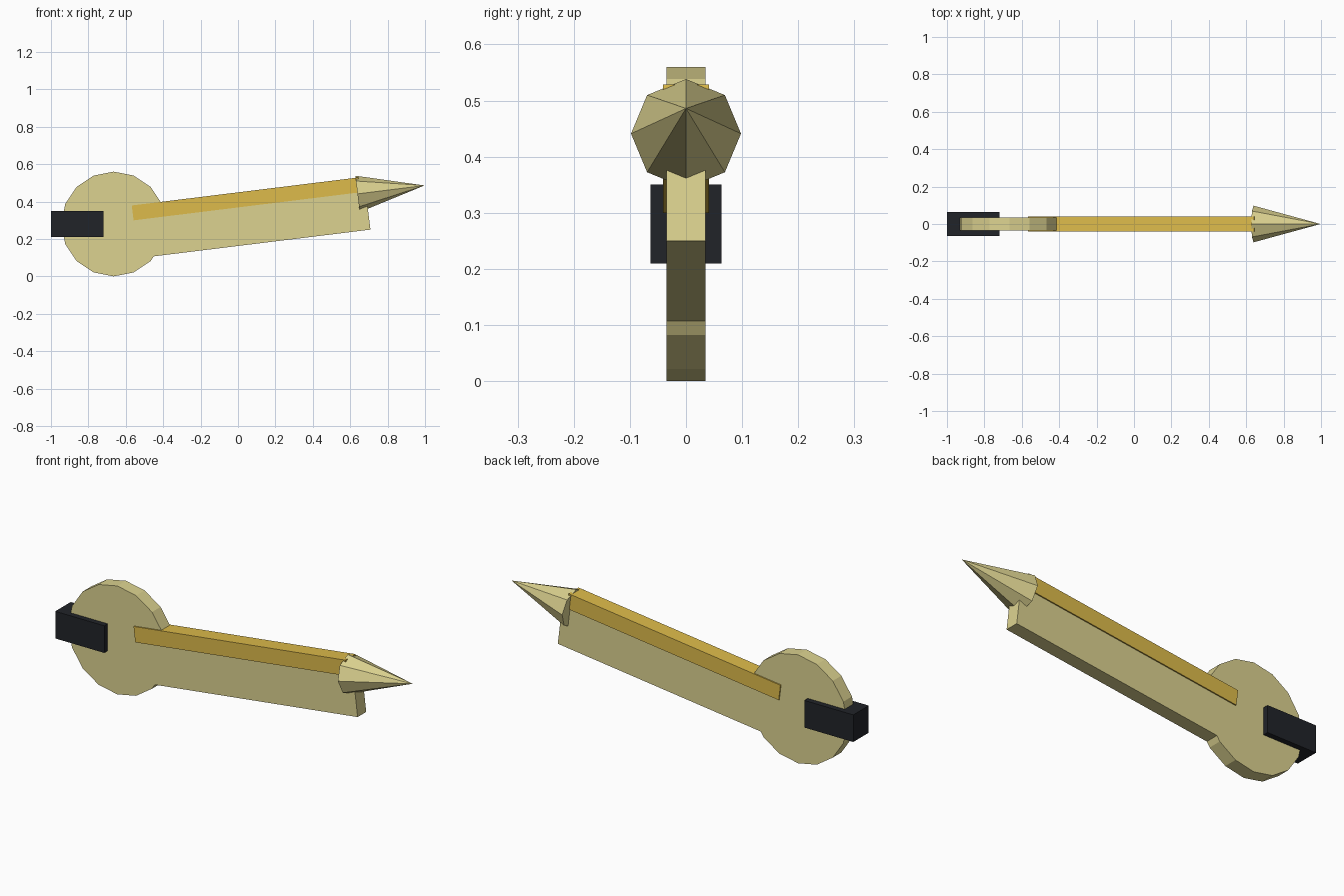
import bpy, bmesh, math
from mathutils import Vector, Matrix

if "Cube" in bpy.data.objects:
    bpy.data.objects.remove(bpy.data.objects["Cube"])

TILT = math.atan(0.1236)
U = Vector((math.cos(TILT), 0, math.sin(TILT)))   # along the shaft
N = Vector((-math.sin(TILT), 0, math.cos(TILT)))  # across the shaft


def material(name, rgb):
    m = bpy.data.materials.new(name)
    m.diffuse_color = (*rgb, 1)
    m.use_nodes = True
    m.node_tree.nodes["Principled BSDF"].inputs["Base Color"].default_value = m.diffuse_color
    return m


def finish(name, bm, mat):
    bmesh.ops.recalc_face_normals(bm, faces=bm.faces)
    me = bpy.data.meshes.new(name)
    bm.to_mesh(me)
    bm.free()
    me.materials.append(mat)
    ob = bpy.data.objects.new(name, me)
    bpy.context.collection.objects.link(ob)
    return ob


def plate(name, outline, half, mat):
    """Extrude an x-z outline symmetrically along y."""
    bm = bmesh.new()
    face = bm.faces.new([bm.verts.new((x, -half, z)) for x, z in outline])
    ext = bmesh.ops.extrude_face_region(bm, geom=[face])["geom"]
    bmesh.ops.translate(bm, vec=(0, 2 * half, 0),
                        verts=[v for v in ext if isinstance(v, bmesh.types.BMVert)])
    return finish(name, bm, mat)


cream = material("cream", (0.72, 0.65, 0.28))
gold = material("gold", (0.73, 0.50, 0.07))
black = material("black", (0.015, 0.017, 0.022))

# Round 16-sided head and tilted blade as one flat plate
body = []
for k in range(1, 15):
    a = math.radians(22.5 * k)
    body.append((-0.665 + 0.28 * math.cos(a), 0.28 + 0.28 * math.sin(a)))
body += [(-0.451, 0.107), (0.708, 0.25), (0.679, 0.488), (-0.400, 0.354)]
plate("blade_body", body, 0.035, cream)

# Gold rail along the top of the blade
p = Vector((-0.568, 0, 0.379))
corners = [p, p - N * 0.08, p - N * 0.08 + U * 1.22, p + U * 1.22]
plate("rail", [(c.x, c.z) for c in corners], 0.041, gold)

# Eight-sided pointed tip
base, apex = Vector((0.639, 0, 0.441)), Vector((0.997, 0, 0.486))
bm = bmesh.new()
ring = []
for k in range(8):
    a = math.radians(45 * k)
    ring.append(bm.verts.new(base + 0.098 * (math.cos(a) * N + math.sin(a) * Vector((0, 1, 0)))))
tip = bm.verts.new(apex)
bm.faces.new(ring)
for k in range(8):
    bm.faces.new((ring[k], ring[(k + 1) % 8], tip))
finish("tip_cone", bm, cream)

# Black block at the rear
plate("rear_block", [(-1.0, 0.21), (-0.72, 0.21), (-0.72, 0.35), (-1.0, 0.35)], 0.063, black)
